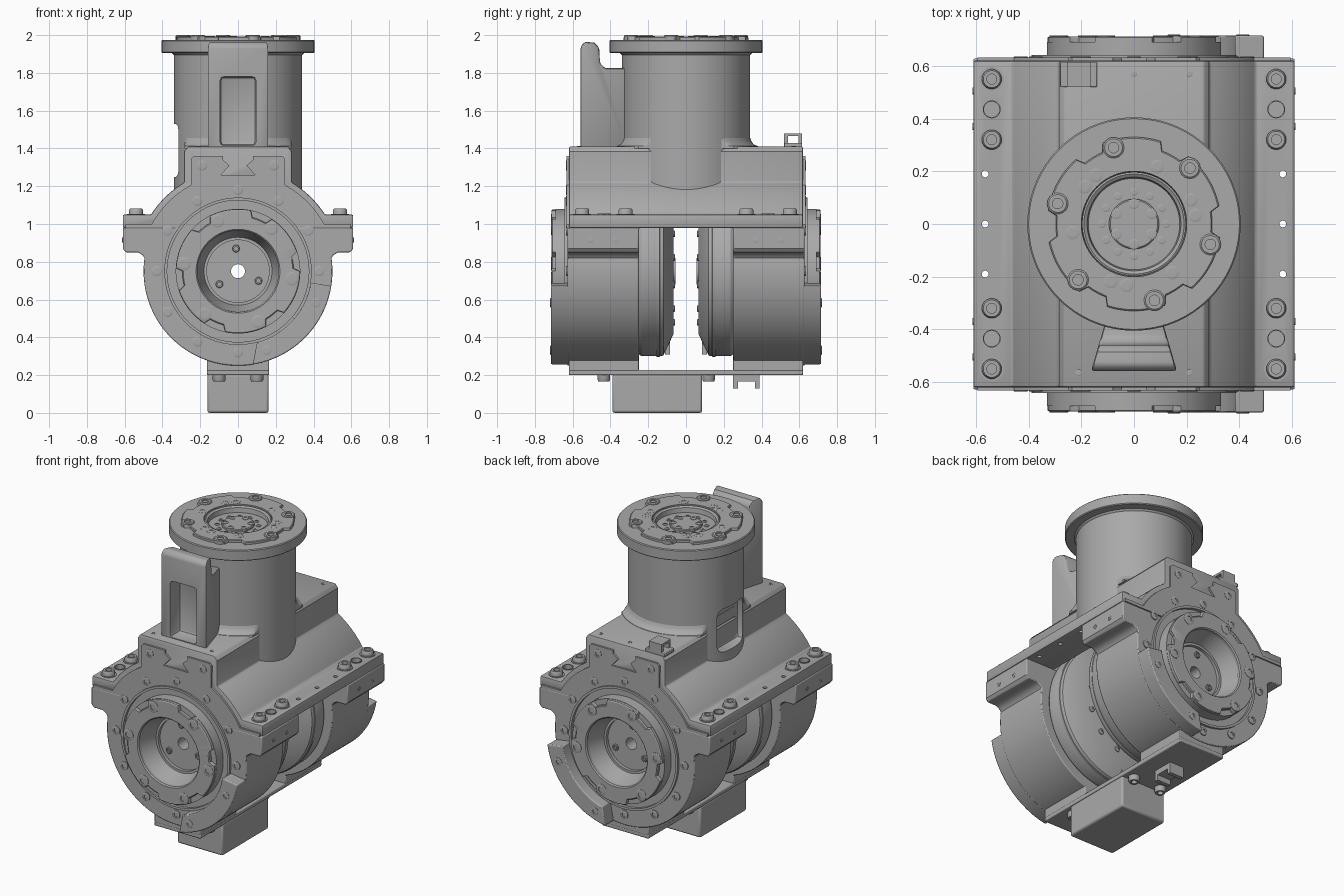
import bpy, bmesh
from math import sin, cos, radians, degrees, atan2, hypot
from mathutils import Matrix, Vector

if "Cube" in bpy.data.objects:
    bpy.data.objects.remove(bpy.data.objects["Cube"], do_unlink=True)

grey = bpy.data.materials.new("machined grey")
grey.use_nodes = True
grey.diffuse_color = (0.4, 0.4, 0.4, 1)
grey.node_tree.nodes["Principled BSDF"].inputs["Base Color"].default_value = (0.4, 0.4, 0.4, 1)

AXIS = 0.75                                   # height of the horizontal shaft
UP = Matrix.Identity(4)
FRONT = Matrix.Translation((0, 0, AXIS)) @ Matrix.Rotation(radians(90), 4, "X")
SIDE = Matrix.Rotation(radians(90), 4, "Y")
DOWN = Matrix.Rotation(radians(180), 4, "X")
parts = []


def finish(bm, name, mirror="", bevel=0):
    bmesh.ops.remove_doubles(bm, verts=bm.verts, dist=1e-5)
    bmesh.ops.recalc_face_normals(bm, faces=bm.faces)
    mesh = bpy.data.meshes.new(name)
    bm.to_mesh(mesh)
    bm.free()
    mesh.materials.append(grey)
    ob = bpy.data.objects.new(name, mesh)
    bpy.context.collection.objects.link(ob)
    if bevel:
        mod = ob.modifiers.new("bevel", "BEVEL")
        mod.width, mod.segments, mod.limit_method = bevel, 2, "ANGLE"
        mod.angle_limit = radians(40)
    if mirror:
        mod = ob.modifiers.new("mirror", "MIRROR")
        mod.use_axis = ["X" in mirror, "Y" in mirror, False]
        mod.use_mirror_merge = False
    parts.append(ob)
    return ob


def spin(bm, profile, steps, closed):
    vs = [bm.verts.new((r, 0, h)) for r, h in profile]
    pairs = list(zip(vs, vs[1:])) + ([(vs[-1], vs[0])] if closed else [])
    es = [bm.edges.new(p) for p in pairs]
    bmesh.ops.spin(bm, geom=vs + es, cent=(0, 0, 0), axis=(0, 0, 1),
                   angle=radians(360), steps=steps)
    bmesh.ops.remove_doubles(bm, verts=bm.verts, dist=1e-5)


def lathe(name, profile, matrix=UP, closed=False, mirror="", steps=72, warp=None):
    bm = bmesh.new()
    spin(bm, profile, steps, closed)
    for v in bm.verts:
        if warp:
            v.co = warp(v.co)
    bm.transform(matrix)
    return finish(bm, name, mirror)


def prism(name, pts, a, b, along="Y", mirror="", bevel=0, warp=None):
    place = {"Y": lambda u, w, t: (u, t, w), "X": lambda u, w, t: (t, u, w)}[along]
    bm = bmesh.new()
    face = bm.faces.new([bm.verts.new(place(u, w, a)) for u, w in pts])
    new = bmesh.ops.extrude_face_region(bm, geom=[face])["geom"]
    shift = Vector(place(0, 0, b - a))
    bmesh.ops.translate(bm, vec=shift, verts=[g for g in new if isinstance(g, bmesh.types.BMVert)])
    for v in bm.verts:
        if warp:
            v.co = warp(v.co)
    return finish(bm, name, mirror, bevel)


def box(name, x, y, z, mirror="", bevel=0):
    rect = [(x[0], z[0]), (x[1], z[0]), (x[1], z[1]), (x[0], z[1])]
    return prism(name, rect, y[0], y[1], mirror=mirror, bevel=bevel)


def screws(name, spots, r, h, matrix=UP, mirror=""):
    """Socket-head screws, all in one object."""
    bm = bmesh.new()
    prof = [(0, -.015), (r, -.015), (r, h * .7), (r * .85, h), (r * .5, h), (r * .5, h * .2), (0, h * .2)]
    for s in spots:
        one = bmesh.new()
        spin(one, prof, 18, False)
        one.transform(matrix @ Matrix.Translation(s))
        tmp = bpy.data.meshes.new("tmp")
        one.to_mesh(tmp)
        one.free()
        bm.from_mesh(tmp)
        bpy.data.meshes.remove(tmp)
    return finish(bm, name, mirror)


def cut(target, cutter):
    mod = target.modifiers.new("cut", "BOOLEAN")
    mod.object, mod.operation, mod.solver = cutter, "DIFFERENCE", "EXACT"
    data = bpy.data.meshes.new_from_object(target.evaluated_get(bpy.context.evaluated_depsgraph_get()))
    target.modifiers.clear()
    target.data = data
    parts.remove(cutter)
    bpy.data.objects.remove(cutter, do_unlink=True)


def arc(r, a, b, n=16):
    angles = [radians(a + (b - a) * i / n) for i in range(n + 1)]
    return [(r * cos(t), AXIS + r * sin(t)) for t in angles]


def sym(half):
    return half + [(-x, z) for x, z in reversed(half)]


def circle(r, z, start, n):
    return [(r * cos(radians(start + i * 360 / n)), r * sin(radians(start + i * 360 / n)), z) for i in range(n)]


def lobes(start):
    """Pull the rim in beside each of six screws."""
    def warp(co):
        r = hypot(co.x, co.y)
        phase = (degrees(atan2(co.y, co.x)) - start) % 60
        k = .9 if r > .3 and 8 < phase < 26 else 1
        return Vector((co.x * k, co.y * k, co.z))
    return warp


# Upper housing: arched shell with side flanges and a flat ridge
housing = prism("upper_housing", sym(arc(.46, 88, 30) + [(.61, .98), (.61, 1.05)] + arc(.55, 33, 58.8)
                + [(.285, 1.385), (.265, 1.41)]), -.62, .62, bevel=.008)
for y, r in [(0, .013), (.19, .013), (-.19, .013), (.435, .03), (-.435, .03)]:
    for sx in (-1, 1):
        x = sx * (.565 if r < .02 else .54)
        cut(housing, lathe("hole_cutter", [(0, .9), (r, .9), (r, 1.2), (0, 1.2)],
                           Matrix.Translation((x, y, 0)), steps=16))
lathe("flange_bosses", [(.03, 1.04), (.034, 1.04), (.034, 1.056), (.03, 1.056)],
      Matrix.Translation((.54, .435, 0)), closed=True, mirror="XY", steps=24)
screws("flange_screws", [(.54, .55, 1.05), (.54, .32, 1.05)], .038, .032, mirror="XY")
lathe("flange_washers", [(0, 1.045), (.047, 1.045), (.047, 1.054), (0, 1.054)],
      Matrix.Translation((.54, .55, 0)), mirror="XY", steps=24)
lathe("inner_flange_washers", [(0, 1.045), (.047, 1.045), (.047, 1.054), (0, 1.054)],
      Matrix.Translation((.54, .32, 0)), mirror="XY", steps=24)
screws("ridge_screws", [(.21, .57, 1.41), (0, .57, 1.41), (-.21, -.565, 1.41), (.21, -.565, 1.41)], .012, .003)

# End plates with a dovetail slot
prism("end_plate", sym(arc(.385, 88, 36.7) + [(.595, .98), (.595, 1.0)] + arc(.52, 28.7, 61.3)
      + [(.25, 1.345), (.235, 1.36), (.08, 1.36), (.08, 1.34), (.045, 1.31), (.09, 1.26)]),
      -.632, -.3, mirror="Y")
screws("end_plate_screws", circle(.43, .63, 0, 12) + [(.19, .56, .63), (-.19, .56, .63)], .027, .006, FRONT, "Y")

# Lower clamps
prism("lower_clamp", sym(arc(.385, -88, 36.7, 40) + [(.61, .98), (.61, .87), (.595, .85), (.53, .85), (.505, .835)]
      + arc(.5, 8, -88, 40)), -.628, -.25, mirror="Y", bevel=.006)
screws("clamp_side_screws", [(-.915, y, .61) for y in (.37, .505)], .014, .003, SIDE, "XY")
box("clamp_foot", (-.165, .165), (-.62, -.25), (.22, .29), "Y", .006)

# Horizontal drums: inner face, rim, body, front ring and stepped bore
lathe("drum", [(.037, .055), (.07, .055), (.07, .065), (.33, .065), (.445, .12), (.45, .13), (.45, .235),
      (.44, .25), (.39, .25), (.39, .642), (.375, .642), (.375, .622), (.33, .622), (.33, .69), (.215, .69),
      (.21, .67), (.185, .6), (.18, .58), (.165, .58), (.165, .56), (.037, .56)], FRONT, True, "Y", 96)
lathe("drum_ring", [(.215, .67), (.328, .67), (.328, .708), (.322, .712), (.222, .712), (.215, .705)],
      FRONT, True, "Y", 120, lobes(52))
lathe("drum_groove", [(.40, .12), (.453, .14), (.453, .155), (.40, .155)], FRONT, True, "Y", 96)
screws("drum_ring_screws", circle(.288, .71, 52, 6), .036, .006, FRONT, "Y")
screws("bore_screws", circle(.12, .56, 95, 3), .02, .012, FRONT, "Y")
screws("drum_inner_screws", circle(.28, -.065, 15, 12), .018, .006, FRONT @ DOWN, "Y")
box("drum_tab", (-.02, .02), (-.11, -.085), (.31, .43), "Y")

# Curved guards at the lower left of each end
prism("guard", arc(.5, -9, -81, 24) + arc(.39, -75, -9, 24), -.715, -.62, mirror="Y", bevel=.006)
screws("guard_screws", [(.445 * cos(radians(a)), .445 * sin(radians(a)), .715) for a in (-22, -70)],
       .025, .004, FRONT, "Y")

# Vertical tower with round flange and a side window
tower = lathe("tower", [(0, 1.17), (.34, 1.17), (.34, 1.895), (.35, 1.905), (.4, 1.905), (.405, 1.91),
              (.405, 1.97), (.4, 1.975), (.2, 1.975), (.19, 1.95), (0, 1.95)], steps=96)
cut(tower, box("window_cutter", (-.45, -.275), (-.13, .13), (1.25, 1.53), bevel=.04))


def clip_flare(co):
    return Vector((max(-.284, min(.284, co.x)), co.y, co.z))


lathe("tower_flare", [(.33, 1.4), (.385, 1.4), (.38, 1.412), (.358, 1.422), (.345, 1.44), (.335, 1.47)],
      closed=True, steps=96, warp=clip_flare)
lathe("top_ring", [(.2, 1.965), (.33, 1.965), (.33, 1.988), (.325, 1.992), (.2, 1.992)],
      closed=True, steps=120, warp=lobes(45))
lathe("top_bore_lip", [(.172, 1.94), (.197, 1.94), (.197, 1.985), (.19, 1.988), (.178, 1.98)], closed=True)
lathe("top_hub", [(0, 1.94), (.095, 1.94), (.095, 1.96), (.09, 1.964), (0, 1.964)])
screws("top_ring_screws", circle(.3, 1.985, 45, 6), .04, .015)
screws("top_inner_screws", circle(.235, 1.99, 8, 6) + circle(.235, 1.99, 23, 3), .026, .004)
screws("top_hub_screws", circle(.077, 1.964, 30, 6), .02, .004)
screws("top_bore_screws", circle(.122, 1.95, 0, 12), .015, .004)

# Fan-shaped column in front of the tower, with a pocket
column = prism("front_column", [(-.558, 1.39), (-.558, 1.94), (-.535, 1.965), (-.485, 1.96), (-.46, 1.935),
               (-.455, 1.85), (-.43, 1.825), (-.3, 1.825), (-.3, 1.39)], -.163, .163, "X", bevel=.012,
               warp=lambda co: Vector((co.x * -co.y / .558, co.y, co.z)))
cut(column, box("pocket_cutter", (-.095, .095), (-.7, -.46), (1.415, 1.78), bevel=.02))

# Cable clip on the ridge
box("clip_base", (-.28, -.14), (.52, .615), (1.405, 1.43), bevel=.004)
box("clip_top", (-.255, -.165), (.52, .615), (1.465, 1.48))
for y in (.52, .595):
    box("clip_post", (-.255, -.165), (y, y + .02), (1.42, 1.47))

# Underside: base plate, box, screws and bracket
box("base_plate", (-.165, .165), (-.62, .62), (.2, .228), bevel=.006)
box("base_box", (-.162, .162), (-.39, .085), (0, .205), bevel=.012)
screws("base_screws", [(x, y, -.2) for x in (-.1, .1) for y in (-.12, .435)], .034, .035, DOWN)
box("bracket_web", (-.05, .05), (.26, .38), (.165, .2))
for y in (.25, .365):
    box("bracket_leg", (-.05, .05), (y, y + .025), (.13, .2))

# Smooth shading with sharp edges kept
for ob in bpy.context.selected_objects:
    ob.select_set(False)
for ob in parts:
    ob.select_set(True)
bpy.context.view_layer.objects.active = parts[0]
bpy.ops.object.shade_smooth_by_angle(angle=radians(32))
